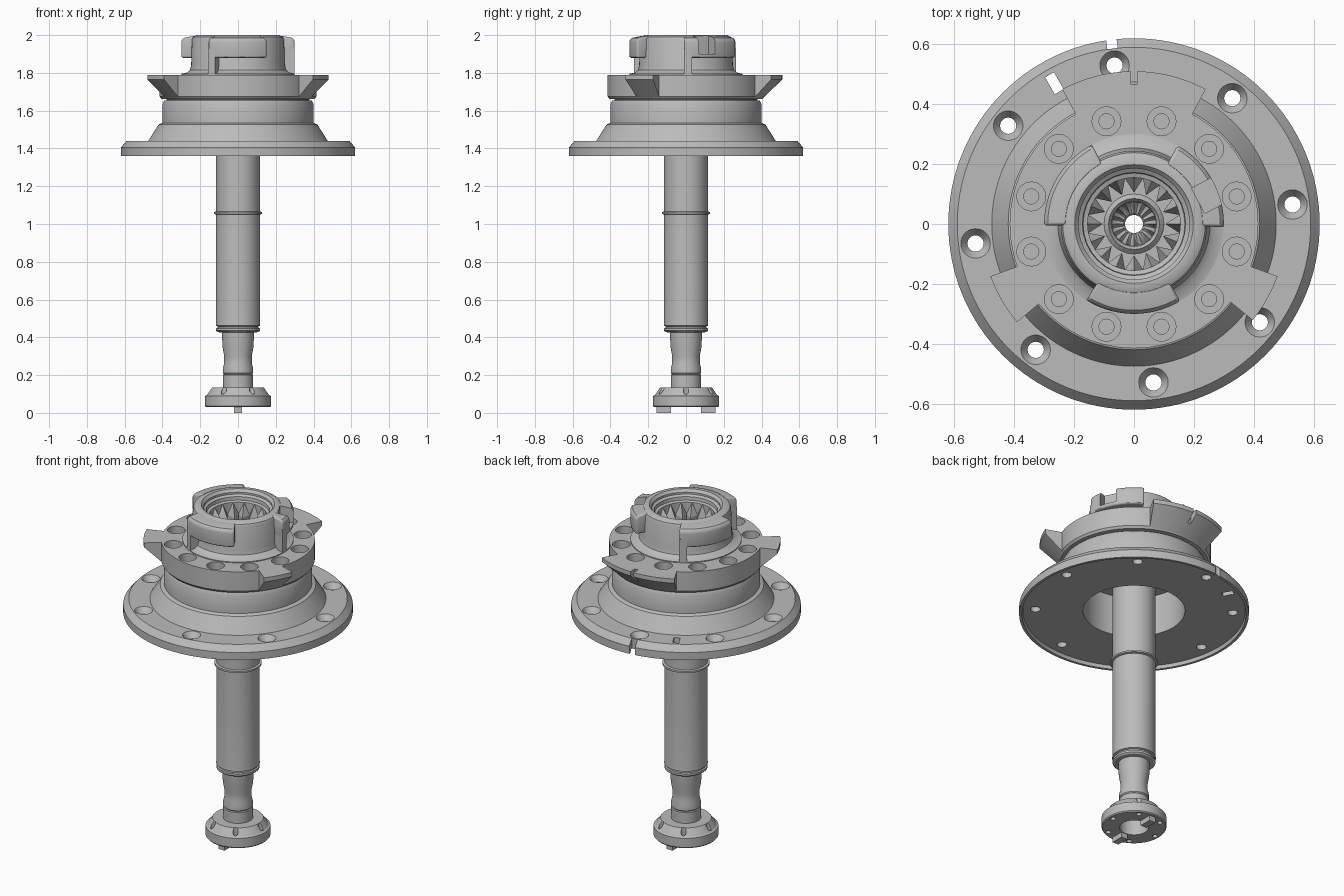
import bpy, bmesh
from math import sin, cos, radians, pi
from mathutils import Matrix, Vector

cube = bpy.data.objects.get("Cube")
if cube:
    bpy.data.objects.remove(cube, do_unlink=True)

steel = bpy.data.materials.new("grey_steel")
steel.use_nodes = True
GREY = (0.5, 0.5, 0.5, 1)
steel.diffuse_color = GREY
steel.node_tree.nodes["Principled BSDF"].inputs["Base Color"].default_value = GREY


def finish(bm, name):
    bmesh.ops.recalc_face_normals(bm, faces=bm.faces)
    me = bpy.data.meshes.new(name)
    bm.to_mesh(me)
    bm.free()
    me.materials.append(steel)
    ob = bpy.data.objects.new(name, me)
    bpy.context.collection.objects.link(ob)
    return ob


def polar(r, deg, z):
    return Vector((r * cos(radians(deg)), r * sin(radians(deg)), z))


def sweep(name, profile, start=0, end=360, steps=96):
    """Sweep a closed (radius, z) profile about the z axis, fully or as a sector."""
    bm = bmesh.new()
    full = end - start >= 360
    count = steps if full else steps + 1
    rows = [[bm.verts.new(polar(r, start + (end - start) * i / steps, z))
             for r, z in profile] for i in range(count)]
    n = len(profile)
    for i in range(steps):
        a, b = rows[i], rows[(i + 1) % count]
        for j in range(n):
            k = (j + 1) % n
            bm.faces.new((a[j], b[j], b[k], a[k]))
    if not full:
        bm.faces.new(rows[0])
        bm.faces.new(rows[-1])
    return finish(bm, name)


def cone(name, r_low, r_high, z_low, z_high, at=(0, 0)):
    bm = bmesh.new()
    mid = Matrix.Translation((at[0], at[1], (z_low + z_high) / 2))
    bmesh.ops.create_cone(bm, cap_ends=True, segments=32, radius1=r_low,
                          radius2=r_high, depth=z_high - z_low, matrix=mid)
    return finish(bm, name)


def box(name, size, centre, turn=0):
    bm = bmesh.new()
    m = (Matrix.Translation(centre) @ Matrix.Rotation(radians(turn), 4, 'Z')
         @ Matrix.Diagonal((*size, 1)))
    bmesh.ops.create_cube(bm, size=1, matrix=m)
    return finish(bm, name)


def activate(ob):
    bpy.ops.object.select_all(action='DESELECT')
    ob.select_set(True)
    bpy.context.view_layer.objects.active = ob


def cut(target, cutter, keep=False):
    cutter.hide_render = True
    mod = target.modifiers.new("cut", 'BOOLEAN')
    mod.operation = 'DIFFERENCE'
    mod.solver = 'EXACT'
    mod.object = cutter
    activate(target)
    bpy.ops.object.modifier_apply(modifier=mod.name)
    if not keep:
        bpy.data.objects.remove(cutter, do_unlink=True)


def bevel(ob, width):
    mod = ob.modifiers.new("soft_edges", 'BEVEL')
    mod.width = width
    mod.segments = 3
    mod.limit_method = 'ANGLE'
    mod.angle_limit = radians(40)
    activate(ob)
    bpy.ops.object.modifier_apply(modifier=mod.name)


# Mounting flange with its conical collar
flange = sweep("mounting_flange", [
    (0.275, 1.38), (0.60, 1.38), (0.605, 1.36), (0.62, 1.36), (0.62, 1.405),
    (0.59, 1.44), (0.475, 1.44), (0.42, 1.527), (0.40, 1.535), (0.40, 1.635),
    (0.39, 1.655), (0.275, 1.655)], steps=128)
for i in range(8):
    spot = polar(0.533, 7 + 45 * i, 0)
    cut(flange, cone("hole", 0.027, 0.027, 1.3, 1.5, spot))
    cut(flange, cone("sink", 0.025, 0.05, 1.405, 1.441, spot))
cut(flange, box("slot", (0.065, 0.034, 0.3), polar(0.54, 119.5, 1.4), 119.5))
cut(flange, box("notch", (0.06, 0.035, 0.3), polar(0.62, 97, 1.4), 97))

# Turret head with twelve stepped holes
head = sweep("turret_head", [
    (0.11, 1.62), (0.375, 1.62), (0.375, 1.66), (0.405, 1.662),
    (0.415, 1.675), (0.415, 1.79), (0.11, 1.79)])
for i in range(12):
    spot = polar(0.355, 15 + 30 * i, 0)
    cut(head, cone("wide", 0.048, 0.048, 1.74, 1.85, spot))
    cut(head, cone("narrow", 0.025, 0.025, 1.70, 1.76, spot))

# Flared lugs round the head
lug_profile = [(0.408, 1.667), (0.51, 1.765), (0.51, 1.79), (0.408, 1.79)]
for name, a, b in (("back_lug", 62, 118), ("right_lug", 200, 220),
                   ("left_lug", 321, 340)):
    lug = sweep(name, lug_profile, a, b, 24)
    if name == "back_lug":
        cut(lug, box("slot", (0.02, 0.08, 0.3), (0, 0.505, 1.75)))
    activate(lug)
    bpy.ops.object.shade_smooth_by_angle(angle=radians(30))

# Hub core and its three hooked claws
hub = sweep("hub_core", [
    (0.185, 1.78), (0.30, 1.78), (0.30, 1.795), (0.27, 1.802), (0.254, 1.815),
    (0.248, 1.84), (0.244, 1.975), (0.238, 1.99), (0.22, 2.0), (0.198, 2.0),
    (0.185, 1.985)])
claws = []
for i in range(3):
    a = 118 + 120 * i
    arm = sweep(f"claw_arm_{i}", [(0.225, 1.88), (0.30, 1.88), (0.30, 1.972),
                                  (0.288, 1.985), (0.225, 1.998)], a, a + 63, 24)
    leg = sweep(f"claw_leg_{i}", [(0.23, 1.785), (0.30, 1.785),
                                  (0.30, 1.93), (0.23, 1.93)], a, a + 8, 6)
    bevel(arm, 0.01)
    claws += [arm, leg]
pocket = box("pocket", (0.075, 0.095, 0.2), polar(0.265, 21, 2.0), 28)
cut(hub, pocket, keep=True)
cut(claws[4], pocket)

# Splined socket inside the hub: rings of alternating ridge and valley radii
bm = bmesh.new()
TEETH = 16
levels = [  # ridge radius, valley radius, height of each
    (0.187, 0.187, 1.975, 1.975), (0.172, 0.172, 1.965, 1.965),
    (0.170, 0.170, 1.945, 1.945), (0.155, 0.155, 1.94, 1.94),
    (0.105, 0.155, 1.87, 1.87), (0.105, 0.155, 1.82, 1.82),
    (0.10, 0.10, 1.82, 1.82), (0.085, 0.085, 1.835, 1.835),
    (0.075, 0.075, 1.82, 1.82), (0.04, 0.072, 1.77, 1.77),
    (0.03, 0.03, 1.76, 1.76), (0.03, 0.03, 1.70, 1.70)]
rings = []
for ridge, valley, z_ridge, z_valley in levels:
    rings.append([bm.verts.new(polar(valley if i % 2 else ridge, 180 * i / TEETH,
                                     z_valley if i % 2 else z_ridge))
                  for i in range(2 * TEETH)])
for upper, lower in zip(rings, rings[1:]):
    for i in range(2 * TEETH):
        k = (i + 1) % (2 * TEETH)
        # split each panel along the ridge so the teeth come to a point
        if i % 2:
            bm.faces.new((upper[i], upper[k], lower[i]))
            bm.faces.new((upper[k], lower[k], lower[i]))
        else:
            bm.faces.new((upper[i], upper[k], lower[k]))
            bm.faces.new((upper[i], lower[k], lower[i]))
socket = finish(bm, "splined_socket")
if sum(f.normal.z for f in socket.data.polygons) < 0:
    socket.data.flip_normals()

# Spindle shaft, waisted neck and foot, bored through
spindle = sweep("spindle", [
    (0.03, 1.75), (0.03, 0.12), (0.078, 0.12), (0.078, 0.03), (0.17, 0.03),
    (0.175, 0.036), (0.175, 0.09), (0.165, 0.094), (0.137, 0.135), (0.08, 0.135),
    (0.08, 0.20), (0.075, 0.204), (0.08, 0.21), (0.08, 0.235), (0.073, 0.265),
    (0.073, 0.30), (0.082, 0.35), (0.085, 0.425), (0.108, 0.428), (0.116, 0.435),
    (0.116, 0.447), (0.108, 0.45), (0.108, 0.458), (0.118, 0.462), (0.116, 0.48),
    (0.116, 1.05), (0.128, 1.053), (0.128, 1.063), (0.116, 1.066), (0.116, 1.75)])
for i in range(6):
    cut(spindle, cone("hole", 0.014, 0.014, 0, 0.2, polar(0.148, 60 * i, 0)))

# Drive keys under the foot
for name, side in (("front_drive_key", -1), ("back_drive_key", 1)):
    box(name, (0.04, 0.075, 0.04), (0, side * 0.118, 0.02))

for ob in [flange, head, hub, spindle] + claws:
    activate(ob)
    bpy.ops.object.shade_smooth_by_angle(angle=radians(30))
